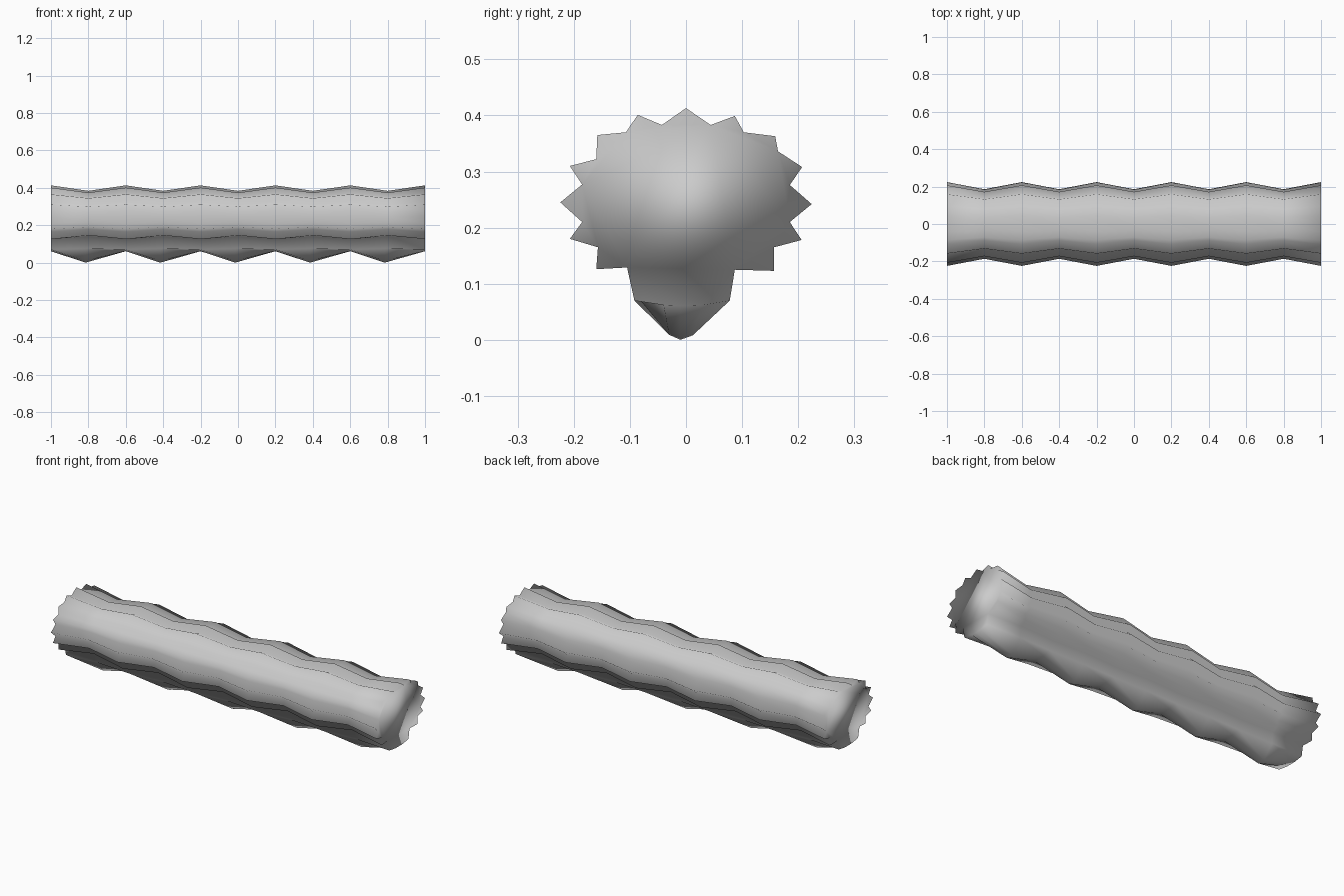
import bpy
import bmesh

CENTRE_Z = 0.242   # axis the rings shrink towards
WAIST = 0.83       # scale of the narrow rings

# Toothed rim of a wide ring (y, z), from the lower right round to the lower left
RIM = [(0.157, 0.123), (0.157, 0.165), (0.206, 0.178), (0.185, 0.21),
       (0.224, 0.242), (0.185, 0.276), (0.207, 0.308), (0.164, 0.336),
       (0.159, 0.363), (0.103, 0.37), (0.087, 0.399), (0.044, 0.383),
       (0.0, 0.413),
       (-0.043, 0.383), (-0.086, 0.401), (-0.107, 0.37), (-0.158, 0.365),
       (-0.16, 0.322), (-0.207, 0.31), (-0.185, 0.277), (-0.224, 0.245),
       (-0.185, 0.21), (-0.207, 0.18), (-0.157, 0.165), (-0.16, 0.126)]

# Underside: flat on the wide rings, sagging to a rounded keel on the narrow ones
BELLY_WIDE = [(-0.105, 0.129), (-0.092, 0.07), (-0.04, 0.062),
              (-0.01, 0.061), (0.03, 0.062), (0.078, 0.07), (0.087, 0.125)]
BELLY_NARROW = [(-0.092, 0.14), (-0.085, 0.075), (-0.03, 0.009),
                (-0.01, 0.0), (0.012, 0.008), (0.074, 0.075), (0.08, 0.137)]


def ring_points(x, narrow):
    s = WAIST if narrow else 1.0
    pts = [(x, y * s, CENTRE_Z + (z - CENTRE_Z) * s) for y, z in RIM]
    belly = BELLY_NARROW if narrow else BELLY_WIDE
    shift = -0.015 if narrow else 0.0
    return pts + [(x + shift, y, z) for y, z in belly]


# Fluted log: loft alternating wide and narrow rings along x
bm = bmesh.new()
rings = [[bm.verts.new(p) for p in ring_points(-1 + 0.2 * i, i % 2 == 1)]
         for i in range(11)]
n = len(rings[0])
for a, b in zip(rings, rings[1:]):
    for j in range(n):
        k = (j + 1) % n
        bm.faces.new((a[j], b[j], b[k], a[k]))

# End caps share the rim vertices so the shading rolls over the edge
bm.faces.new(rings[-1])
bm.faces.new(rings[0][::-1])
bmesh.ops.recalc_face_normals(bm, faces=bm.faces)
for f in bm.faces:
    f.smooth = True

mesh = bpy.data.meshes.new("fluted_log")
bm.to_mesh(mesh)
bm.free()
log = bpy.data.objects.new("fluted_log", mesh)
bpy.context.collection.objects.link(log)
